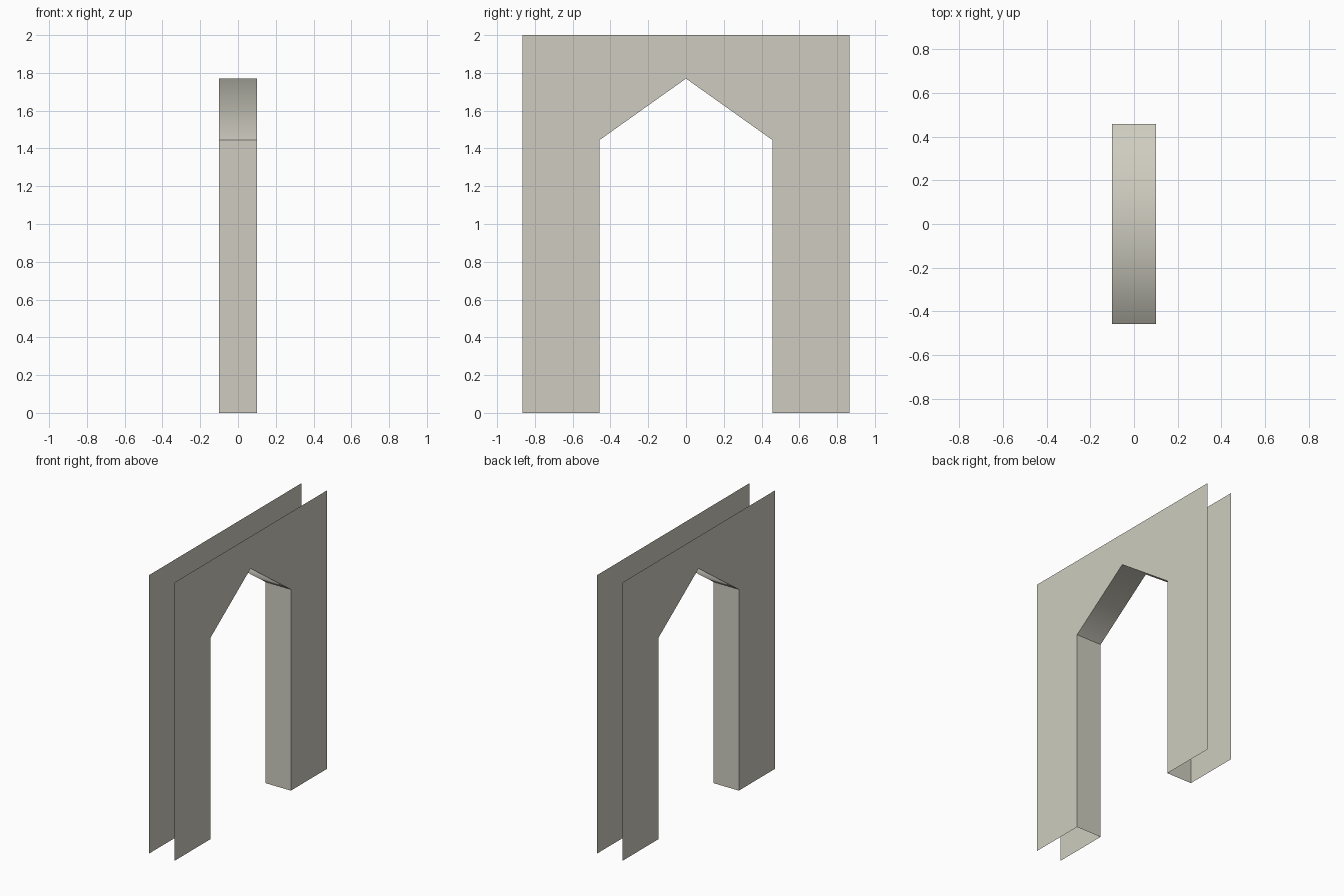
import bpy

if "Cube" in bpy.data.objects:
    bpy.data.objects.remove(bpy.data.objects["Cube"], do_unlink=True)

HALF_DEPTH = 0.1      # wall faces sit at x = +/- this
HALF_WIDTH = 0.865
HEIGHT = 2.0
OPEN = 0.457          # half width of the opening
EAVE, PEAK = 1.445, 1.77

stone = bpy.data.materials.new("pale stone")
stone.use_nodes = True
colour = (0.62, 0.605, 0.525, 1)
stone.diffuse_color = colour
stone.node_tree.nodes["Principled BSDF"].inputs["Base Color"].default_value = colour


def add_object(name, verts, faces, smooth=False):
    mesh = bpy.data.meshes.new(name)
    mesh.from_pydata(verts, [], faces)
    mesh.materials.append(stone)
    for poly in mesh.polygons:
        poly.use_smooth = smooth
    obj = bpy.data.objects.new(name, mesh)
    bpy.context.collection.objects.link(obj)
    return obj


def add_strip(name, path, smooth=False):
    """Sweep a (y, z) path across the depth of the wall."""
    verts = [(x, y, z) for y, z in path for x in (-HALF_DEPTH, HALF_DEPTH)]
    faces = [(2 * i, 2 * i + 1, 2 * i + 3, 2 * i + 2) for i in range(len(path) - 1)]
    return add_object(name, verts, faces, smooth)


# Opening outline, from the front foot over the peak to the back foot
opening = [(-OPEN, 0), (-OPEN, EAVE), (0, PEAK), (OPEN, EAVE), (OPEN, 0)]

# Two wall sheets with a pointed doorway; the outer rim stays open
outline = opening + [(HALF_WIDTH, 0), (HALF_WIDTH, HEIGHT),
                     (-HALF_WIDTH, HEIGHT), (-HALF_WIDTH, 0)]
for side, name in ((1, "left_wall_face"), (-1, "right_wall_face")):
    order = list(range(len(outline)))[::side]
    add_object(name, [(side * HALF_DEPTH, y, z) for y, z in outline], [order])

# Lining of the doorway: flat jambs and a smooth-shaded pointed soffit
add_strip("front_jamb", opening[:2])
add_strip("arch_soffit", opening[1:4], smooth=True)
add_strip("back_jamb", opening[3:])
